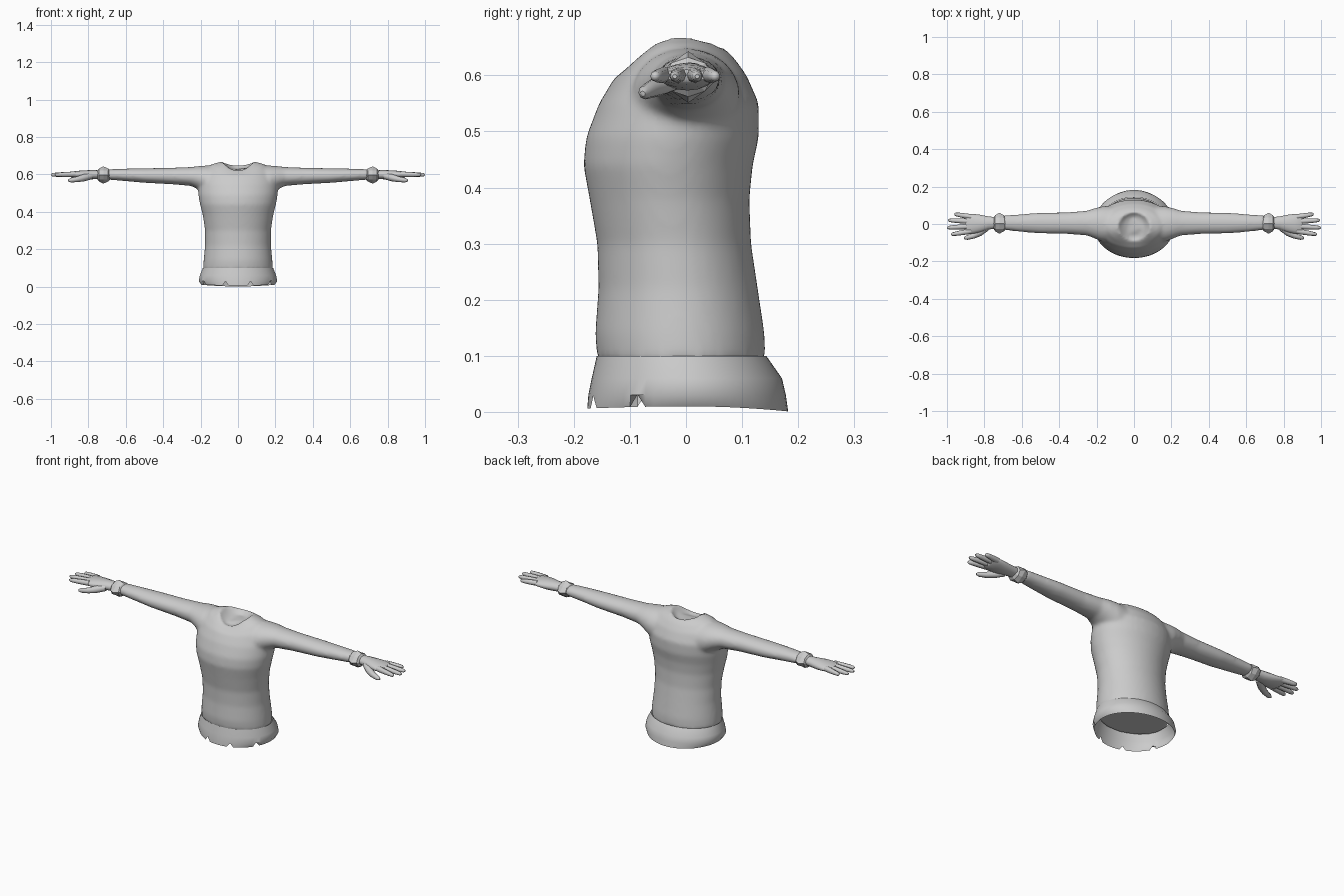
import bpy, bmesh, math
from mathutils import Vector

if "Cube" in bpy.data.objects:
    bpy.data.objects.remove(bpy.data.objects["Cube"])

grey = bpy.data.materials.new("light grey")
grey.diffuse_color = (0.6, 0.6, 0.6, 1)
grey.use_nodes = True
grey.node_tree.nodes["Principled BSDF"].inputs["Base Color"].default_value = grey.diffuse_color


def loft(bm, rings, cap_start=True, cap_end=True):
    """Skin a list of closed point rings, optionally capping the ends."""
    vs = [[bm.verts.new(p) for p in ring] for ring in rings]
    n = len(vs[0])
    for a, b in zip(vs, vs[1:]):
        for i in range(n):
            j = (i + 1) % n
            bm.faces.new((a[i], a[j], b[j], b[i]))
    if cap_start:
        bm.faces.new(vs[0][::-1])
    if cap_end:
        bm.faces.new(vs[-1])
    return vs


def finish(name, bm, angle=40, mirror=False):
    bmesh.ops.recalc_face_normals(bm, faces=bm.faces)
    me = bpy.data.meshes.new(name)
    bm.to_mesh(me)
    bm.free()
    ob = bpy.data.objects.new(name, me)
    bpy.context.collection.objects.link(ob)
    me.materials.append(grey)
    if mirror:
        ob.modifiers.new("mirror", 'MIRROR').use_mirror_merge = False
    bpy.ops.object.select_all(action='DESELECT')
    bpy.context.view_layer.objects.active = ob
    ob.select_set(True)
    bpy.ops.object.shade_smooth_by_angle(angle=math.radians(angle))
    return ob


def body_ring(hx, yf, yb, zs, zf=None, zb=None, n=48):
    """Horizontal ring: half width, front/back y, side/front/back height."""
    zf = zs if zf is None else zf
    zb = zs if zb is None else zb
    mid, out = (yf + yb) / 2, []
    for i in range(n):
        a = 2 * math.pi * i / n
        c, s = math.cos(a), math.sin(a)
        z = zs * c * c + (zb if s > 0 else zf) * s * s
        out.append((hx * c, mid + (yb - yf) / 2 * s, z))
    return out


def limb_ring(x, zlo, zhi, ylo, yhi, n=24):
    return [(x, (ylo + yhi) / 2 + (yhi - ylo) / 2 * math.cos(2 * math.pi * i / n),
             (zlo + zhi) / 2 + (zhi - zlo) / 2 * math.sin(2 * math.pi * i / n))
            for i in range(n)]


# Shirt: torso with sunken neck, fused with both sleeves
torso = [
    (.187, -.158, .142, .09), (.184, -.162, .140, .14), (.176, -.156, .128, .22),
    (.176, -.158, .116, .30), (.188, -.172, .113, .38), (.203, -.183, .119, .44),
    (.212, -.178, .130, .49), (.213, -.155, .130, .55), (.19, -.128, .108, .615, .595, .60),
    (.14, -.112, .085, .655, .607, .632), (.085, -.09, .062, .670, .625, .653),
    (.072, -.08, .052, .652, .615, .637), (.05, -.06, .035, .635, .615, .628)]
sleeve = [
    (.10, .45, .648, -.10, .10), (.17, .49, .648, -.095, .095),
    (.21, .518, .645, -.078, .085), (.25, .538, .640, -.062, .072),
    (.35, .547, .636, -.054, .063), (.50, .555, .633, -.051, .061),
    (.60, .564, .631, -.043, .053), (.70, .572, .628, -.032, .046)]
bm = bmesh.new()
loft(bm, [body_ring(*r) for r in torso])
for side in (1, -1):
    loft(bm, [[(side * x, y, z) for x, y, z in limb_ring(*r)] for r in sleeve])
shirt = finish("shirt", bm, 60)
rm = shirt.modifiers.new("fuse", 'REMESH')
rm.mode, rm.voxel_size, rm.use_smooth_shade = 'VOXEL', .009, True
sm = shirt.modifiers.new("soften", 'SMOOTH')
sm.factor, sm.iterations = .5, 8

# Flared open hem with small V notches in its front edge
bm = bmesh.new()
rows = loft(bm, [body_ring(*r, n=72) for r in [
    (.196, -.176, .182, .010, .006, .001), (.210, -.174, .178, .030),
    (.204, -.168, .171, .06), (.188, -.159, .143, .10)]], False, False)
for i in (41, 50, 58, 66):
    rows[0][i].co.z += .022
finish("hem", bm, 50)

# Chunky faceted wristband
bm = bmesh.new()
band = []
for x, r, spike in [(.685, .028, 0), (.695, .039, 0), (.72, .039, .012),
                    (.742, .039, 0), (.752, .026, 0)]:
    ring = []
    for i in range(8):
        a = 2 * math.pi * i / 8
        rr = r + (spike if i % 2 == 0 else 0)
        ring.append((x, .004 + 1.1 * rr * math.cos(a), .597 + .9 * rr * math.sin(a)))
    band.append(ring)
loft(bm, band)
finish("wristband", bm, 20, True)

# Hand: palm
bm = bmesh.new()
loft(bm, [limb_ring(*r, n=16) for r in [
    (.74, .577, .622, -.024, .036), (.78, .574, .623, -.030, .041),
    (.82, .573, .622, -.044, .049), (.86, .578, .619, -.052, .054),
    (.89, .584, .615, -.051, .053), (.90, .590, .610, -.046, .048)]])
finish("palm", bm, 60, True)


def finger(bm, pts, radii, n=8):
    """Tube of rings facing the path, with a rounded tip."""
    d = (Vector(pts[-1]) - Vector(pts[0])).normalized()
    u = d.cross(Vector((0, 0, 1))).normalized()
    w = u.cross(d)
    loft(bm, [[Vector(p) + r * (u * math.cos(2 * math.pi * i / n) + w * math.sin(2 * math.pi * i / n))
               for i in range(n)] for p, r in zip(pts, radii)])


# Hand: four fingers and thumb
bm = bmesh.new()
for y0, y1, tip in [(-.038, -.056, .978), (-.012, -.020, 1.0), (.014, .020, .994), (.038, .053, .960)]:
    ts = (0, .4, .75, .94, 1)
    pts = [(.87 + (tip - .87) * t, y0 + (y1 - y0) * t, .601 - .003 * t) for t in ts]
    finger(bm, pts, (.0145, .0135, .0115, .009, .004))
finger(bm, [(.785, -.018, .592), (.825, -.046, .582), (.86, -.064, .574),
            (.895, -.074, .569), (.908, -.077, .567)], (.018, .019, .015, .012, .005))
finish("fingers", bm, 55, True)
